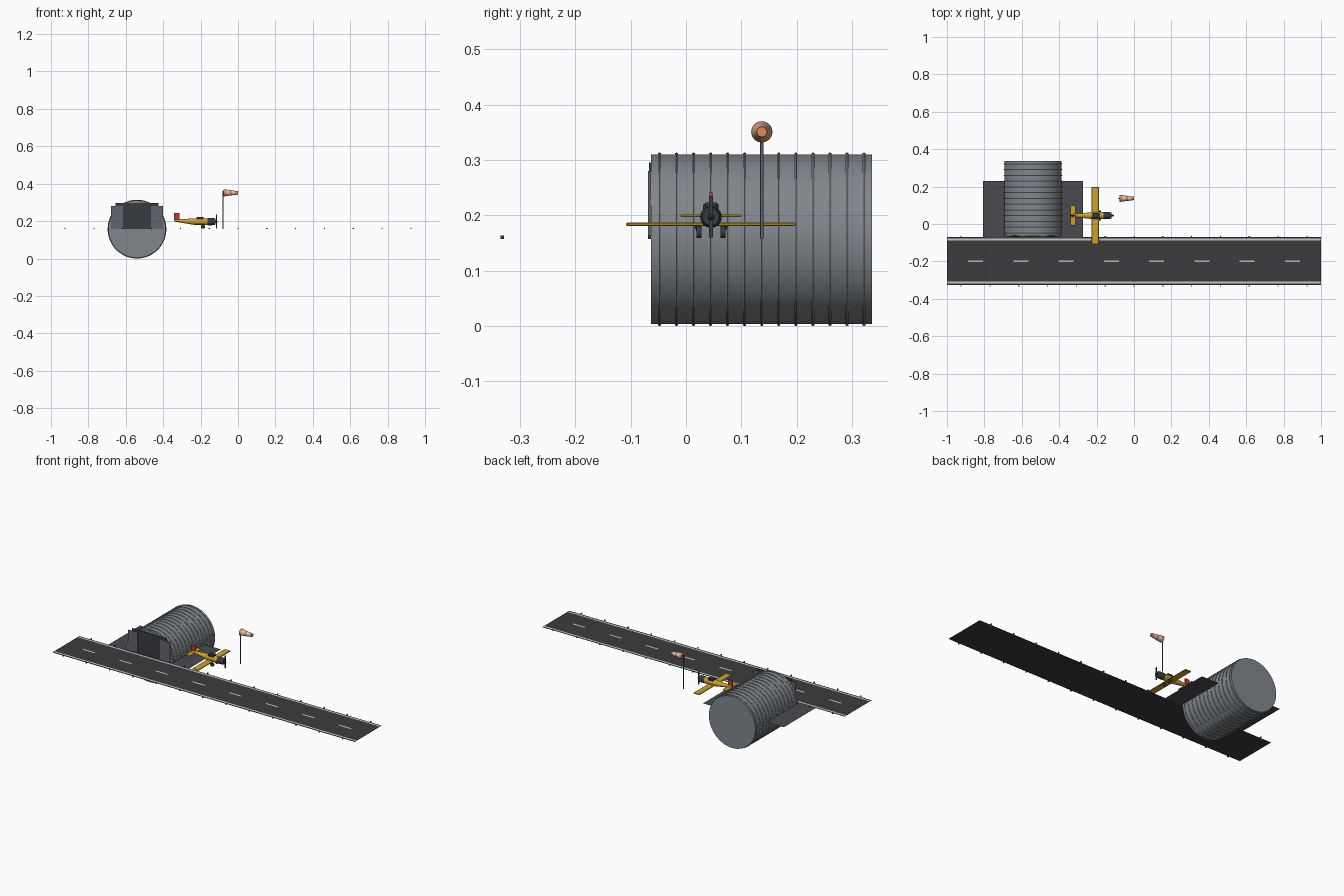
import bpy, bmesh, math
from mathutils import Vector

if "Cube" in bpy.data.objects:
    bpy.data.objects.remove(bpy.data.objects["Cube"])

G = 0.1585  # ground level


def mat(name, r, g, b):
    m = bpy.data.materials.new(name)
    m.diffuse_color = (r, g, b, 1)
    m.use_nodes = True
    m.node_tree.nodes["Principled BSDF"].inputs["Base Color"].default_value = m.diffuse_color
    return m


ASPHALT = mat("asphalt", .045, .045, .05)
APRON = mat("apron_concrete", .07, .07, .08)
PAINT = mat("line_paint", .6, .6, .58)
STEEL = mat("corrugated_steel", .22, .24, .26)
DOOR = mat("door_grey", .12, .13, .15)
DARK = mat("dark", .04, .045, .05)
YELLOW = mat("yellow", .6, .36, .03)
RED = mat("red", .45, .05, .04)
ORANGE = mat("orange", .75, .25, .1)
WHITE = mat("white", .75, .75, .72)


def finish(name, bm, material, smooth=False):
    bmesh.ops.recalc_face_normals(bm, faces=bm.faces)
    me = bpy.data.meshes.new(name)
    bm.to_mesh(me)
    bm.free()
    o = bpy.data.objects.new(name, me)
    bpy.context.collection.objects.link(o)
    me.materials.append(material)
    if smooth:
        bpy.context.view_layer.objects.active = o
        o.select_set(True)
        bpy.ops.object.shade_smooth_by_angle(angle=math.radians(35))
        o.select_set(False)
    return o


def boxes(name, specs, material, bevel=0):
    """specs: list of (x0, x1, y0, y1, z0, z1)"""
    bm = bmesh.new()
    for x0, x1, y0, y1, z0, z1 in specs:
        vs = bmesh.ops.create_cube(bm, size=1)["verts"]
        for v in vs:
            v.co = Vector(((x0 + x1) / 2 + v.co.x * (x1 - x0),
                           (y0 + y1) / 2 + v.co.y * (y1 - y0),
                           (z0 + z1) / 2 + v.co.z * (z1 - z0)))
    if bevel:
        bmesh.ops.bevel(bm, geom=bm.edges[:], offset=bevel, segments=1, affect='EDGES')
    return finish(name, bm, material)


def planes(name, specs, z, material):
    bm = bmesh.new()
    for x0, x1, y0, y1 in specs:
        f = bm.faces.new([bm.verts.new((x, y, z)) for x, y in
                          ((x0, y0), (x1, y0), (x1, y1), (x0, y1))])
    return finish(name, bm, material)


def loft(name, rings, material, axis, n=24):
    """rings: list of (centre, radius) joined along an axis, with capped ends"""
    bm = bmesh.new()
    q = Vector((0, 0, 1)).rotation_difference(Vector(axis))
    loops = [[bm.verts.new(Vector(c) + q @ Vector((r * math.cos(2 * math.pi * i / n),
                                                   r * math.sin(2 * math.pi * i / n), 0)))
              for i in range(n)] for c, r in rings]
    for a, b in zip(loops, loops[1:]):
        for i in range(n):
            bm.faces.new((a[i], a[(i + 1) % n], b[(i + 1) % n], b[i]))
    bm.faces.new(loops[0])
    bm.faces.new(loops[-1])
    return finish(name, bm, material, True)


# Runway, markings and apron
planes("runway", [(-1, 1, -.326, -.07)], G, ASPHALT)
planes("apron", [(-.808, -.274, -.07, .23)], G, APRON)
planes("edge_lines", [(-1, 1, y - .005, y + .005) for y in (-.312, -.083)], G + .0007, PAINT)
planes("centre_dashes", [(x - .04, x + .04, -.204, -.194)
                         for x in (-.847 + .242 * i for i in range(8))], G + .0007, PAINT)
boxes("edge_lights", [(x - .003, x + .003, y - .003, y + .003, G - .001, G + .005)
                      for y in (-.332, -.066)
                      for x in (-.924 + .154 * i for i in range(13))], DARK)

# Hangar: round corrugated shell with ribs
HX, HZ = -.54, .157
loft("hangar_shell", [((HX, -.063, HZ), .1535), ((HX, .336, HZ), .1535)], STEEL, (0, 1, 0), 64)
for i in range(13):
    y = -.048 + .0308 * i
    bpy.ops.mesh.primitive_torus_add(location=(HX, y, HZ), rotation=(math.pi / 2, 0, 0),
                                     major_radius=.154, minor_radius=.003,
                                     major_segments=64, minor_segments=6)
    o = bpy.context.object
    o.name = f"hangar_rib_{i + 1}"
    o.data.materials.append(STEEL)
    bpy.ops.object.shade_smooth_by_angle()
    o.select_set(False)

# Hangar front: dark opening, header and two sliding doors
boxes("hangar_opening", [(-.618, -.464, -.0655, -.062, G, .281)], DARK)
boxes("door_header", [(-.655, -.426, -.067, -.062, .279, .296)], DARK)
boxes("sliding_doors", [(-.68, -.616, -.069, -.0635, G, .28),
                        (-.466, -.402, -.069, -.0635, G, .28)], DOOR)

# Aircraft, facing +x
PY, PZ = .045, .197
loft("fuselage", [((x, PY, z), r) for x, z, r in
                  ((-.337, .203, .006), (-.29, .2, .011), (-.23, PZ, .018),
                   (-.16, PZ, .018))], YELLOW, (1, 0, 0))
loft("engine_cowl", [((x, PY, PZ), r) for x, r in
                     ((-.162, .0185), (-.155, .0195), (-.13, .019), (-.12, .015))], DARK, (1, 0, 0))
loft("spinner", [((x, PY, PZ), r) for x, r in
                 ((-.121, .006), (-.113, .005), (-.107, .001))], DARK, (1, 0, 0), 16)
boxes("propeller", [(-.117, -.113, PY - .0035, PY + .0035, .16, .235)], DARK)
boxes("main_wing", [(-.227, -.187, PY - .153, PY + .153, .181, .187)], YELLOW, .002)
boxes("tailplane", [(-.34, -.311, PY - .055, PY + .055, .1975, .2015)], YELLOW, .001)
boxes("tail_fin", [(-.342, -.312, PY - .0025, PY + .0025, .203, .242)], RED)
boxes("canopy", [(-.222, -.184, PY - .014, PY + .014, .2, .223)], DARK, .004)
for side, s in (("left", 1), ("right", -1)):
    a, b = Vector((-.19, PY + s * .03, .184)), Vector((-.187, PY + s * .023, .17))
    loft(f"{side}_gear_strut", [(a, .002), (b, .002)], DARK, (b - a).normalized(), 8)
    loft(f"{side}_wheel", [((-.187, PY + s * .017, .17), .011),
                           ((-.187, PY + s * .026, .17), .011)], DARK, (0, 1, 0))

# Windsock on its pole
SY, SZ = .137, .351
loft("windsock_pole", [((-.08, SY, G), .003), ((-.08, SY, .36), .003)], DOOR, (0, 0, 1), 12)
for i in range(5):
    x0, x1 = -.077 + .0152 * i, -.077 + .0152 * (i + 1)
    r0, r1 = .0192 - .002 * i, .0192 - .002 * (i + 1)
    loft(f"windsock_band_{i + 1}", [((x0, SY, SZ), r0), ((x1, SY, SZ), r1)],
         WHITE if i % 2 else ORANGE, (1, 0, 0))
